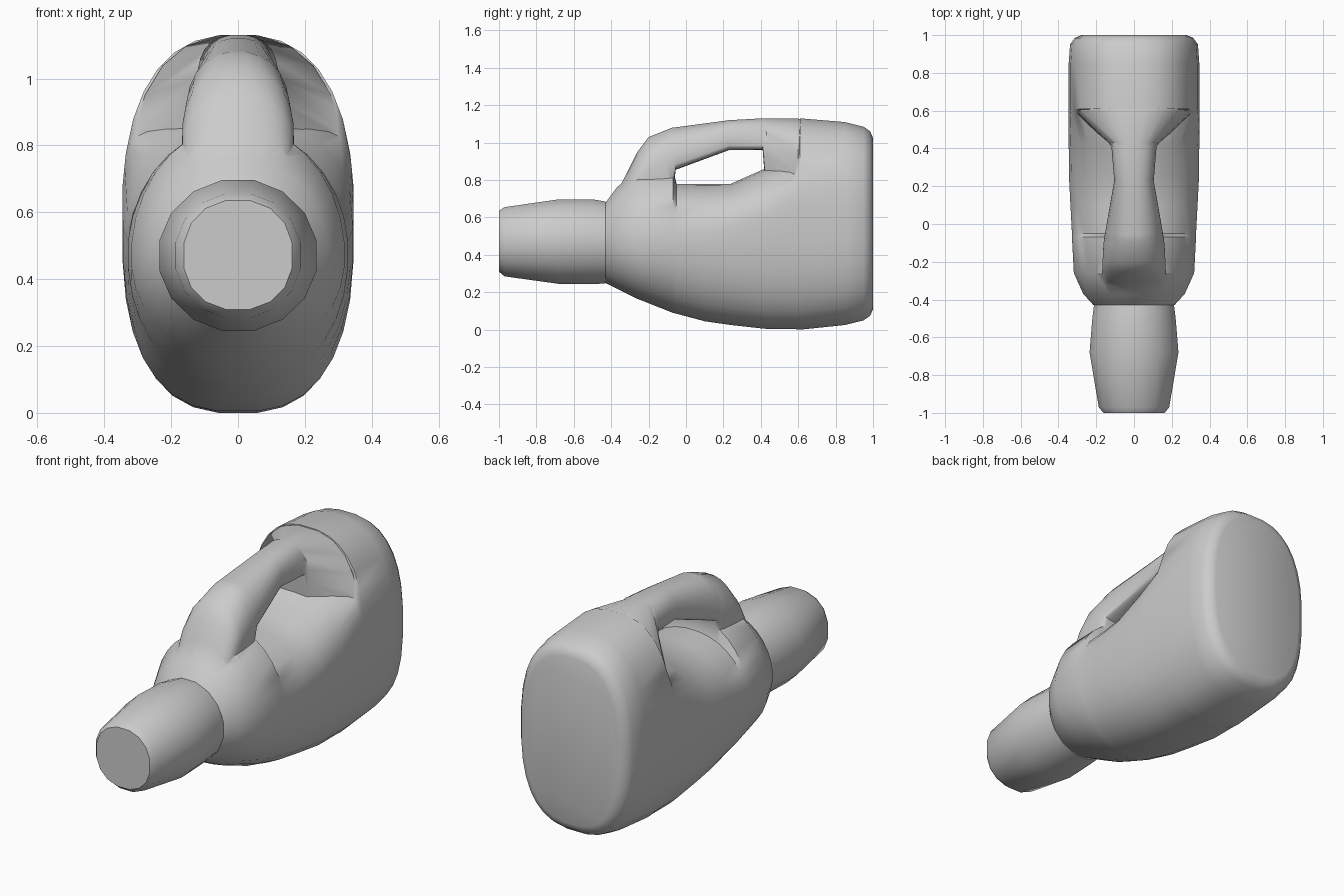
import bpy, bmesh
from math import sin, cos, pi, copysign, radians


def power(v, n):
    return copysign(abs(v) ** (2 / n), v)


def loft(name, sections, sides):
    """Skin oval rings along y: (y, half width, bottom, widest z, top, bottom exponent, top exponent)."""
    bm = bmesh.new()
    rings = []
    for y, w, zb, zc, zt, nb, nt in sections:
        ring = []
        for i in range(sides):
            a = 2 * pi * (i + 0.5) / sides
            c, s = cos(a), sin(a)
            n, h = (nt, zt - zc) if s > 0 else (nb, zc - zb)
            h /= abs(sin(pi / 2 - (pi / sides if sides % 4 == 0 else 0))) ** (2 / n)
            ring.append(bm.verts.new((w * power(c, n), y, zc + h * power(s, n))))
        rings.append(ring)
    for a, b in zip(rings, rings[1:]):
        for i in range(sides):
            j = (i + 1) % sides
            bm.faces.new((a[i], a[j], b[j], b[i]))
    bm.faces.new(rings[0])
    bm.faces.new(rings[-1])
    bmesh.ops.recalc_face_normals(bm, faces=bm.faces)
    mesh = bpy.data.meshes.new(name)
    bm.to_mesh(mesh)
    bm.free()
    obj = bpy.data.objects.new(name, mesh)
    bpy.context.collection.objects.link(obj)
    return obj


def smooth(obj, angle):
    bpy.ops.object.select_all(action='DESELECT')
    obj.select_set(True)
    bpy.context.view_layer.objects.active = obj
    bpy.ops.object.shade_smooth_by_angle(angle=radians(angle))


# Jug body: shoulder, low waist under the handle, full-height base
body = loft("jug_body", [
    (-0.43, 0.215, 0.25, 0.47, 0.68, 2, 2),
    (-0.37, 0.27, 0.22, 0.47, 0.76, 2, 2),
    (-0.26, 0.32, 0.165, 0.47, 0.86, 2.1, 2),
    (-0.07, 0.33, 0.09, 0.48, 0.855, 2.2, 2),
    (-0.05, 0.33, 0.085, 0.48, 0.78, 2.2, 2.1),
    (0.10, 0.338, 0.045, 0.50, 0.78, 2.3, 2.1),
    (0.24, 0.345, 0.025, 0.52, 0.78, 2.4, 2.2),
    (0.42, 0.347, 0.005, 0.55, 0.86, 2.6, 2.5),
    (0.58, 0.347, 0.003, 0.57, 0.885, 2.6, 4),
    (0.61, 0.347, 0.0, 0.57, 1.13, 2.6, 2.5),
    (0.85, 0.347, 0.025, 0.57, 1.11, 2.6, 2.5),
    (0.95, 0.34, 0.05, 0.57, 1.085, 2.6, 2.5),
    (0.985, 0.315, 0.075, 0.57, 1.06, 2.6, 2.5),
    (1.0, 0.28, 0.11, 0.57, 1.025, 2.6, 2.5),
], 32)

# Handle bridge flaring into the shoulder and the base
handle = loft("handle", [
    (-0.40, 0.13, 0.45, 0.55, 0.67, 2, 2),
    (-0.31, 0.16, 0.50, 0.72, 0.85, 2.5, 2),
    (-0.26, 0.168, 0.55, 0.79, 0.95, 2.5, 2.1),
    (-0.20, 0.168, 0.60, 0.83, 1.03, 2.5, 2.2),
    (-0.10, 0.162, 0.65, 0.86, 1.07, 3, 2.2),
    (-0.075, 0.158, 0.68, 0.87, 1.08, 3, 2.2),
    (-0.055, 0.155, 0.855, 0.90, 1.082, 4, 2.2),
    (0.23, 0.105, 0.96, 1.0, 1.12, 4, 2.5),
    (0.41, 0.12, 0.96, 1.0, 1.13, 4, 2.5),
    (0.43, 0.135, 0.70, 0.88, 1.13, 4, 2.5),
    (0.60, 0.335, 0.40, 0.58, 1.128, 4, 2.5),
    (0.66, 0.335, 0.40, 0.58, 1.11, 4, 2.5),
], 24)

# Fuse the handle into the body
bpy.context.view_layer.objects.active = body
union = body.modifiers.new("fuse_handle", 'BOOLEAN')
union.operation = 'UNION'
union.solver = 'EXACT'
union.object = handle
bpy.ops.object.modifier_apply(modifier=union.name)
bpy.data.objects.remove(handle, do_unlink=True)
smooth(body, 35)

# Tapered cap over the neck
cap = loft("cap", [
    (-1.0, 0.165, 0.31, 0.47, 0.635, 2.2, 2.2),
    (-0.97, 0.19, 0.285, 0.47, 0.655, 2.1, 2.1),
    (-0.68, 0.24, 0.245, 0.47, 0.697, 2, 2),
    (-0.50, 0.225, 0.245, 0.47, 0.697, 2, 2),
    (-0.43, 0.216, 0.246, 0.47, 0.685, 2, 2),
], 16)
smooth(cap, 35)
